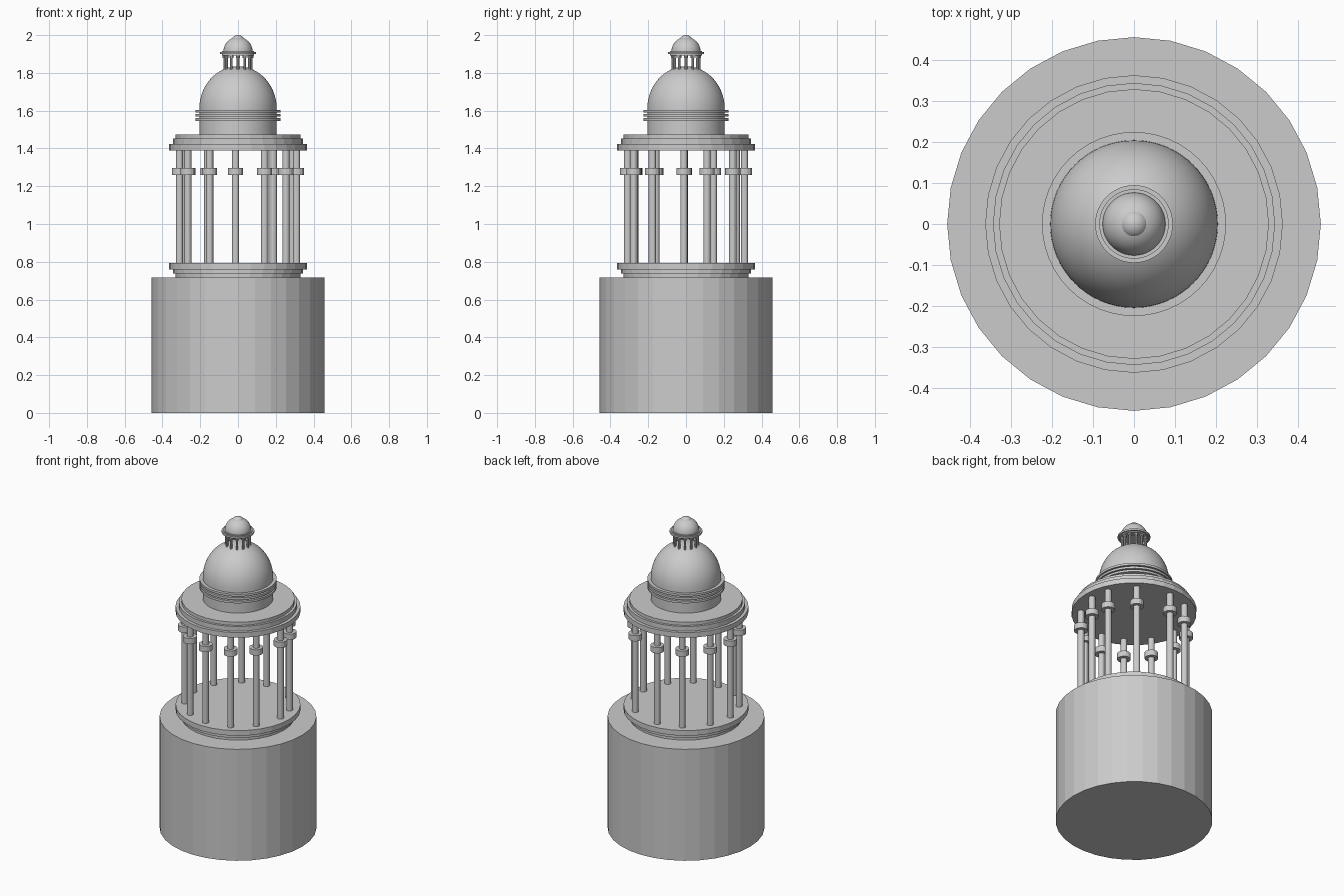
import bpy, bmesh
from math import sin, cos, pi, radians

if "Cube" in bpy.data.objects:
    bpy.data.objects.remove(bpy.data.objects["Cube"])


def lathe(name, profile, sides=32, smooth=False, loc=(0, 0)):
    """Revolve an (r, z) profile around a vertical axis; ends are closed."""
    bm = bmesh.new()
    rings = []
    for r, z in profile:
        if r < 1e-5:
            rings.append([bm.verts.new((loc[0], loc[1], z))])
        else:
            rings.append([bm.verts.new((loc[0] + r * cos(2 * pi * i / sides),
                                        loc[1] + r * sin(2 * pi * i / sides), z))
                          for i in range(sides)])
    for a, b in zip(rings, rings[1:]):
        for i in range(sides):
            j = (i + 1) % sides
            if len(b) == 1:
                bm.faces.new((a[i], a[j], b[0]))
            else:
                bm.faces.new((a[i], a[j], b[j], b[i]))
    bm.faces.new(rings[0][::-1])
    if len(rings[-1]) > 1:
        bm.faces.new(rings[-1])
    me = bpy.data.meshes.new(name)
    bm.to_mesh(me)
    bm.free()
    ob = bpy.data.objects.new(name, me)
    bpy.context.collection.objects.link(ob)
    if smooth:
        bpy.ops.object.select_all(action='DESELECT')
        ob.select_set(True)
        bpy.context.view_layer.objects.active = ob
        bpy.ops.object.shade_smooth_by_angle(angle=radians(30))
    return ob


def stack(*discs):
    """Profile of stepped discs given as (radius, bottom, top)."""
    return [p for r, lo, hi in discs for p in ((r, lo), (r, hi))]


def arc(r, h, z0, start=0, n=16):
    """Quarter-ellipse profile rising to the axis."""
    return [(r * cos(t), z0 + h * sin(t))
            for t in (start + (pi / 2 - start) * i / n for i in range(n + 1))]


# Plinth and stepped floor
lathe("plinth", stack((0.457, 0, 0.716)))
lathe("floor_steps", stack((0.33, 0.716, 0.737), (0.345, 0.737, 0.76),
                           (0.364, 0.76, 0.793)))

# Colonnade, slightly unevenly spaced
for n, deg in enumerate((-2, 21, 53, 92.5, 121, 152, 181.5, 211, 241, 267.5, 297, 325)):
    a = radians(deg)
    p = (0.31 * cos(a), 0.31 * sin(a))
    lathe(f"column_{n}", stack((0.0195, 0.79, 1.392)), 16, loc=p)
    lathe(f"column_collar_{n}", stack((0.04, 1.26, 1.297)), 16, loc=p)

# Stepped roof ring, drum and its mouldings
lathe("entablature", stack((0.364, 1.39, 1.423), (0.345, 1.423, 1.453),
                           (0.33, 1.453, 1.474)))
lathe("drum", stack((0.205, 1.474, 1.61)), 64, True)
for n, z in enumerate((1.546, 1.568, 1.590)):
    lathe(f"drum_moulding_{n}", stack((0.225, z, z + 0.014)), 48, True)

# Main dome
lathe("dome", arc(0.205, 0.225, 1.61), 64, True)

# Lantern columns
for n in range(12):
    a = 2 * pi * n / 12
    p = (0.07 * cos(a), 0.07 * sin(a))
    lathe(f"lantern_column_{n}", stack((0.007, 1.79, 1.88), (0.011, 1.88, 1.895)),
          10, True, p)

# Lantern cornice, cap and finial
lathe("lantern_cornice", stack((0.085, 1.893, 1.9), (0.095, 1.9, 1.911),
                               (0.085, 1.911, 1.917)), 48, True)
lathe("lantern_dome", arc(0.077, 0.077, 1.913), 48, True)
lathe("finial", arc(0.036, 0.036, 1.964), 32, True)
